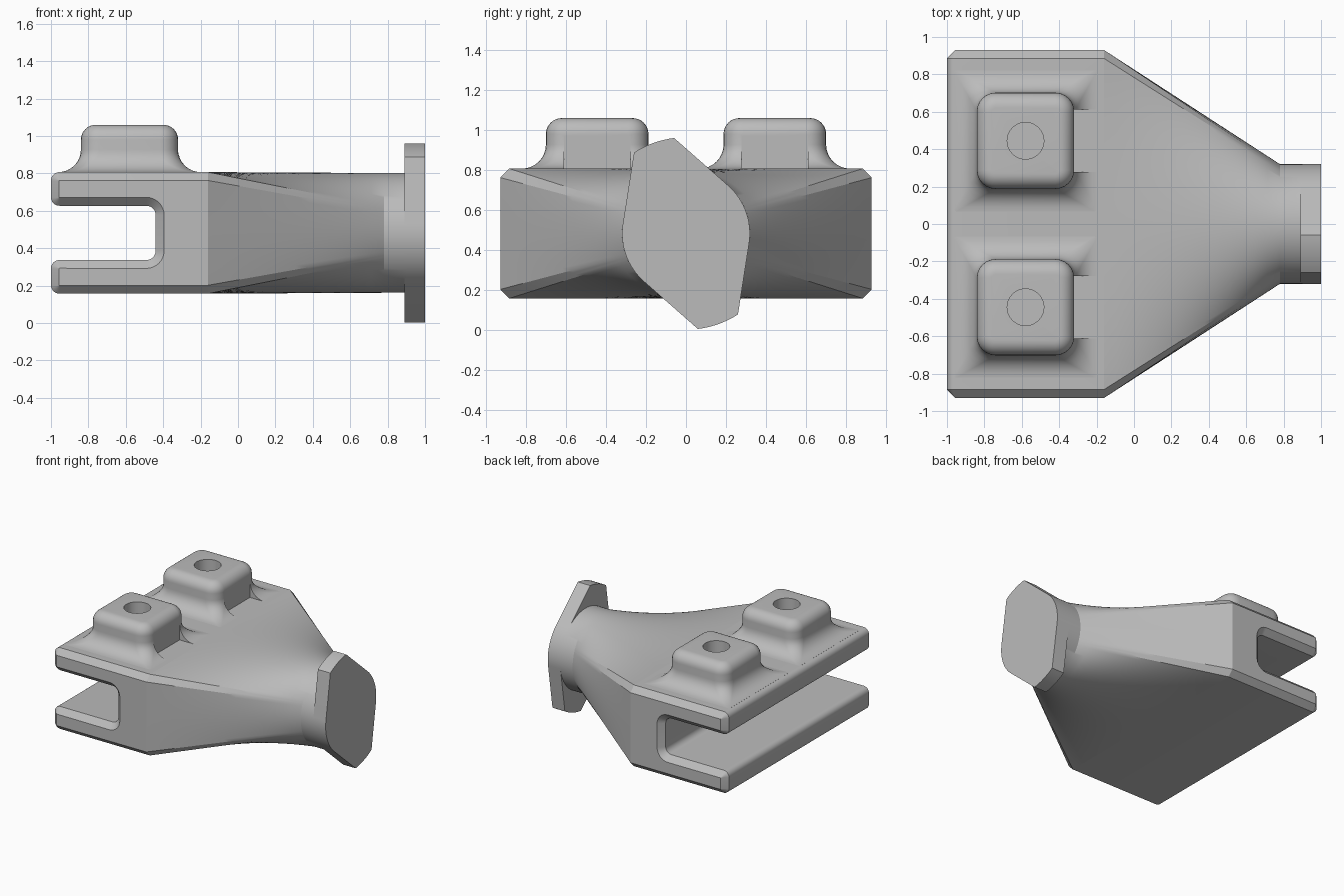
import bpy, bmesh, math
from math import sin, cos, pi, radians, hypot
from mathutils import Vector

if "Cube" in bpy.data.objects:
    bpy.data.objects.remove(bpy.data.objects["Cube"])

MID = 0.482          # height of the neck axis
HW, HH = 0.93, 0.325  # half width and half height of the fork block
CH = 0.045           # chamfer
X0, X1 = -0.16, 0.78  # start and end of the tapered body
NECK = 0.32

grey = bpy.data.materials.new("cast_grey")
grey.use_nodes = True
grey.diffuse_color = (0.5, 0.5, 0.5, 1)
grey.node_tree.nodes["Principled BSDF"].inputs["Base Color"].default_value = (0.5, 0.5, 0.5, 1)


def arc(cx, cy, r, a0, a1, n=6):
    """Points on an arc, angles in degrees."""
    return [(cx + r * cos(radians(a0 + (a1 - a0) * i / n)),
             cy + r * sin(radians(a0 + (a1 - a0) * i / n))) for i in range(n + 1)]


def loft(name, rings, cap=True):
    """Skin a list of closed rings that have equal point counts."""
    bm = bmesh.new()
    rows = [[bm.verts.new(p) for p in ring] for ring in rings]
    n = len(rows[0])
    for a, b in zip(rows, rows[1:]):
        for i in range(n):
            j = (i + 1) % n
            bm.faces.new((a[i], a[j], b[j], b[i]))
    if cap:
        bm.faces.new(rows[0][::-1])
        bm.faces.new(rows[-1])
    bmesh.ops.remove_doubles(bm, verts=bm.verts, dist=0.0001)
    bmesh.ops.recalc_face_normals(bm, faces=bm.faces)
    mesh = bpy.data.meshes.new(name)
    bm.to_mesh(mesh)
    bm.free()
    ob = bpy.data.objects.new(name, mesh)
    bpy.context.collection.objects.link(ob)
    mesh.materials.append(grey)
    return ob


def activate(ob):
    bpy.ops.object.select_all(action='DESELECT')
    ob.select_set(True)
    bpy.context.view_layer.objects.active = ob


def smooth(ob, angle=30):
    activate(ob)
    bpy.ops.object.shade_smooth_by_angle(angle=radians(angle))


def cut(ob, cutter):
    activate(ob)
    mod = ob.modifiers.new("cut", 'BOOLEAN')
    mod.operation, mod.solver, mod.object = 'DIFFERENCE', 'EXACT', cutter
    bpy.ops.object.modifier_apply(modifier=mod.name)
    bpy.data.objects.remove(cutter)


def hole_cutter(y):
    ring = arc(-0.58, y, 0.098, 0, 360, 48)[:-1]
    return loft("hole_cutter", [[(px, py, z) for px, py in ring] for z in (MID, 1.3)])


# Fork block: C-shaped profile run across the width, chamfered at both ends
def fork_profile(d):
    r = max(CH - d, 0.001)
    upper = [(X0, HH - d)]
    upper += arc(-0.955, HH - CH, r, 90, 180)
    upper += arc(-0.955, 0.19, r, 180, 270)
    upper += arc(-0.49, 0.095, 0.05 + d, 90, 0, 8)
    return upper + [(x, -z) for x, z in reversed(upper)]


fork = loft("fork_block", [[(x, y, MID + z) for x, z in fork_profile(d)]
                           for y, d in ((-HW, CH), (-HW + CH, 0), (HW - CH, 0), (HW, CH))])
PAD_Y = 0.445
for side in (-1, 1):
    cut(fork, hole_cutter(side * PAD_Y))
smooth(fork)


# Tapered body: chamfered rectangle blended to a circle by edge length, then the neck
def quarter():
    corners = [(HW, 0), (HW, HH - CH), (HW - CH, HH), (0, HH)]
    total = sum(hypot(b[0] - a[0], b[1] - a[1]) for a, b in zip(corners, corners[1:]))
    out, run = [], 0
    for a, b, n in zip(corners, corners[1:], (8, 3, 24)):
        length = hypot(b[0] - a[0], b[1] - a[1])
        for i in range(n):
            t = i / n
            out.append((a[0] + (b[0] - a[0]) * t, a[1] + (b[1] - a[1]) * t,
                        (run + length * t) / total * pi / 2))
        run += length
    return out + [(0, HH, pi / 2)]


q = quarter()
half = q + [(-y, z, pi - a) for y, z, a in reversed(q[:-1])]
section = half + [(-y, -z, a + pi) for y, z, a in half[1:-1]]
rings = []
STEPS = 14
for s in range(STEPS + 1):
    t = s / STEPS
    rings.append([(X0 + (X1 - X0) * t,
                   y + (NECK * cos(a) - y) * t,
                   MID + z + (NECK * sin(a) - z) * t) for y, z, a in section])
rings.append([(0.9, NECK * cos(a), MID + NECK * sin(a)) for y, z, a in section])
smooth(loft("tapered_body", rings, cap=False), 25)

# End flange: two opposed lugs tangent to the neck circle
lug = arc(0, 0, NECK, -8.7, 48.5, 16) + arc(0, 0, 0.482, 97.1, 122.7, 8)
outline = lug + [(-y, -z) for y, z in lug]
flange = loft("end_flange", [[(x, y, MID + z) for y, z in outline] for x in (0.89, 1.0)])
smooth(flange)


# Bolt pads: rounded square bosses with a flared foot, a notch and a bolt hole
def rounded_rect(cy, grow, r, z):
    hx, hy = 0.26 + grow - r, 0.257 + grow - r
    pts = []
    for k, (sx, sy) in enumerate(((1, 1), (-1, 1), (-1, -1), (1, -1))):
        pts += arc(-0.58 + sx * hx, cy + sy * hy, r, 90 * k, 90 * k + 90)
    return [(x, y, z) for x, y in pts]


TOP, PAD_TOP, FOOT, ROUND = MID + HH, 1.06, 0.12, 0.08
for side, label in ((-1, "front"), (1, "rear")):
    cy = side * PAD_Y
    rows = [rounded_rect(cy, FOOT, 0.01, TOP - 0.012)]
    for i in range(9):
        a = i / 8 * pi / 2
        g = FOOT * (1 - sin(a))
        rows.append(rounded_rect(cy, g, 0.1 - 0.75 * g, TOP + FOOT * (1 - cos(a))))
    for i in range(9):
        a = i / 8 * pi / 2
        g = -ROUND * (1 - cos(a))
        rows.append(rounded_rect(cy, g, 0.1 + g, PAD_TOP - ROUND + ROUND * sin(a)))
    pad = loft(label + "_bolt_pad", rows)
    cut(pad, hole_cutter(cy))
    notch = [(-0.322, -0.166), (-0.1, -0.166), (-0.1, 0.166), (-0.322, 0.166)]
    cut(pad, loft("notch_cutter", [[(x, cy + y, z) for x, y in notch] for z in (0.7, 0.972)]))
    smooth(pad)
